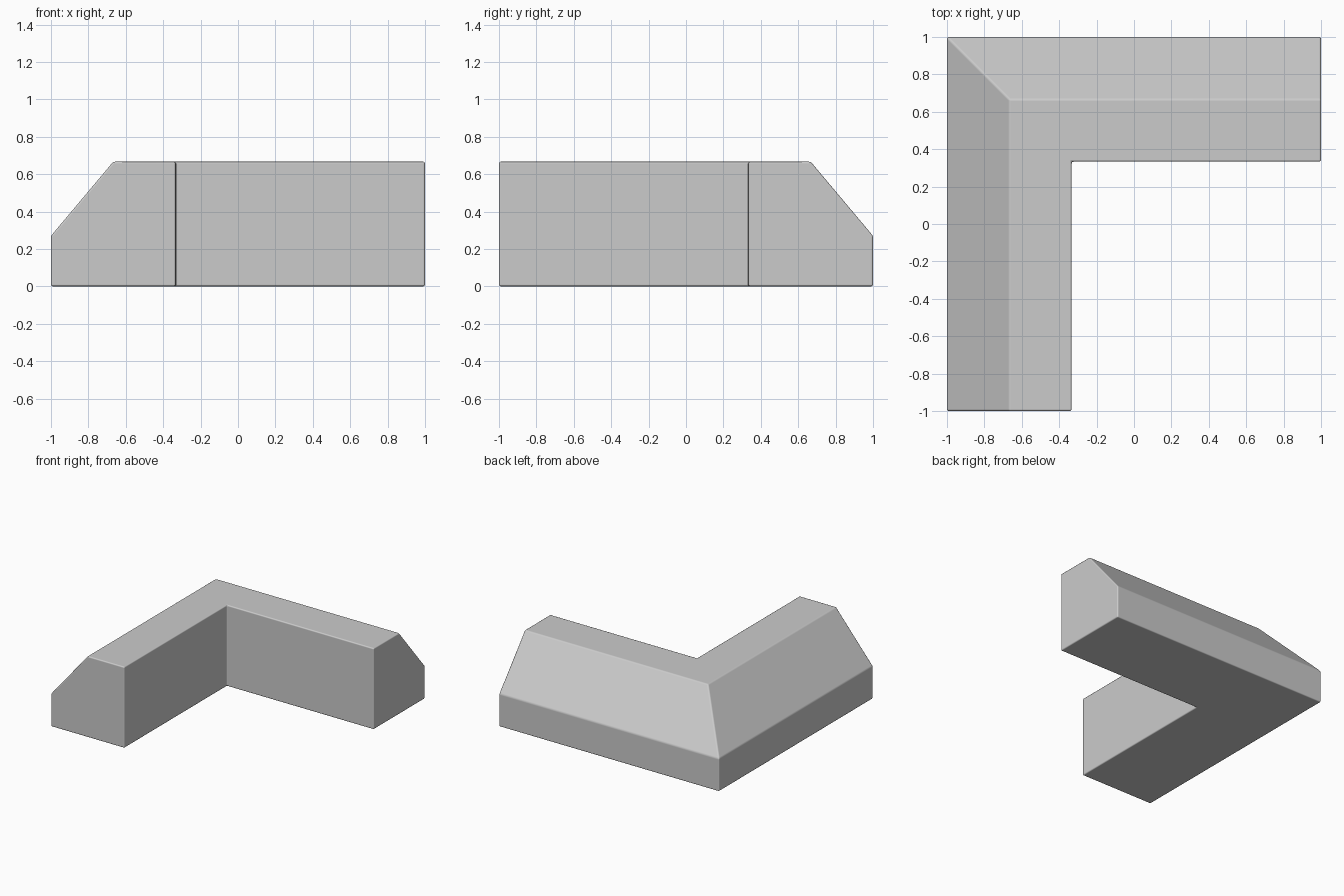
import bpy, bmesh, math

if "Cube" in bpy.data.objects:
    bpy.data.objects.remove(bpy.data.objects["Cube"])

T = 1 / 3
# Wall cross-section: (distance in from the outer face, height)
profile = [(0, 0), (0, 0.27), (T, 2 * T), (2 * T, 2 * T), (2 * T, 0)]

# Stations along the wall: front end, mitred corner, right end
stations = [
    lambda d: (-1 + d, -1),
    lambda d: (-1 + d, 1 - d),
    lambda d: (1, 1 - d),
]

bm = bmesh.new()
rings = [[bm.verts.new((*at(d), z)) for d, z in profile] for at in stations]
n = len(profile)
for a, b in zip(rings, rings[1:]):
    for i in range(n):
        j = (i + 1) % n
        bm.faces.new((a[i], a[j], b[j], b[i]))
bm.faces.new(rings[0])
bm.faces.new(rings[-1])
bmesh.ops.recalc_face_normals(bm, faces=bm.faces)

mesh = bpy.data.meshes.new("corner_wall")
bm.to_mesh(mesh)
bm.free()
mesh.shade_smooth()
wall = bpy.data.objects.new("corner_wall", mesh)
bpy.context.collection.objects.link(wall)

# Slightly softened edges
bevel = wall.modifiers.new("soft_edges", "BEVEL")
bevel.width = 0.01
bevel.segments = 2
bevel.limit_method = "ANGLE"
bevel.angle_limit = math.radians(20)
bevel.harden_normals = True
